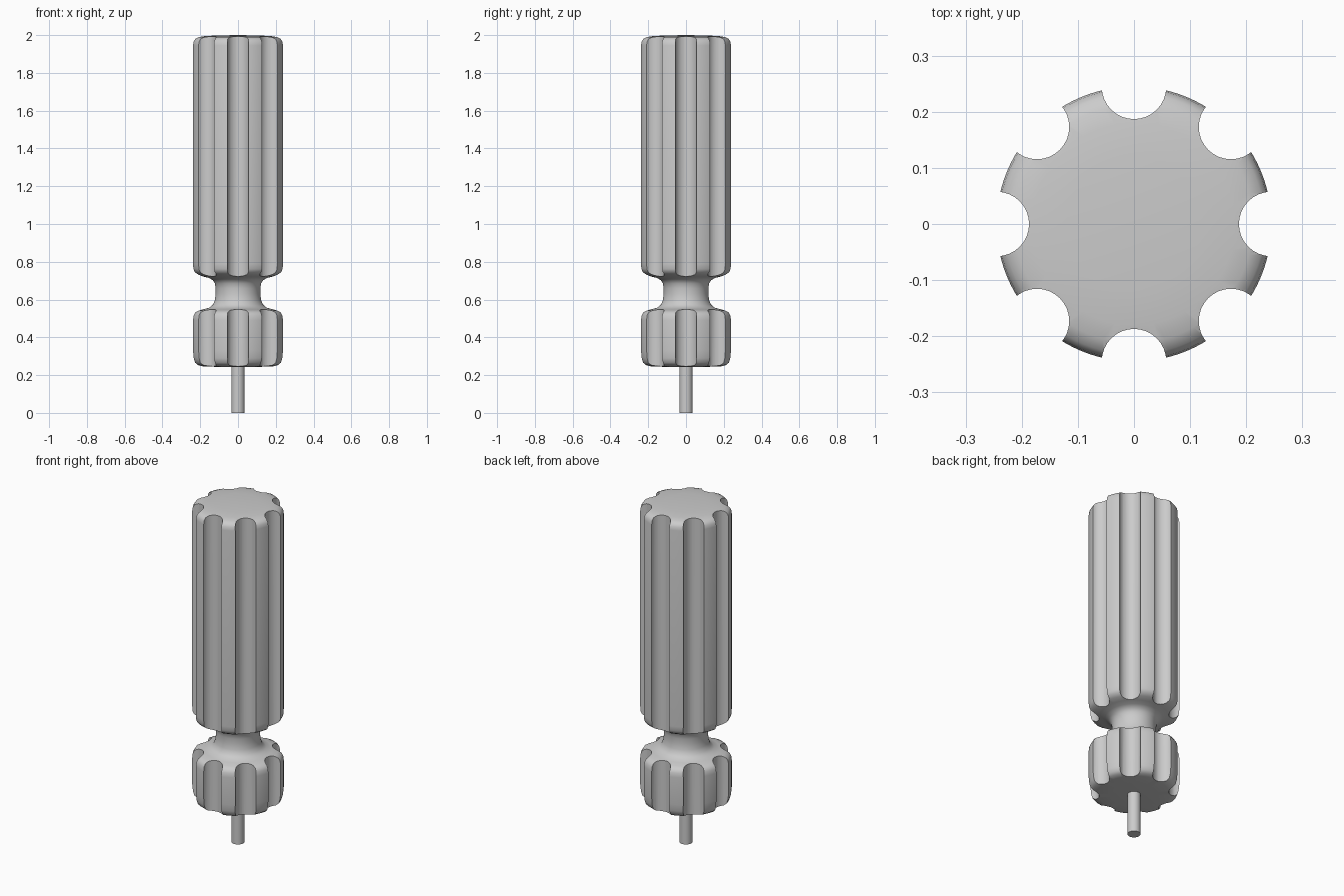
import bpy, bmesh
from math import cos, sin, pi, radians

if "Cube" in bpy.data.objects:
    bpy.data.objects.remove(bpy.data.objects["Cube"])

def lathe(name, profile, steps=96):
    # Spin an (r, z) profile around the z axis into a closed solid
    bm = bmesh.new()
    verts = [bm.verts.new((r, 0, z)) for r, z in profile]
    edges = [bm.edges.new(p) for p in zip(verts, verts[1:])]
    bmesh.ops.spin(bm, geom=verts + edges, cent=(0, 0, 0), axis=(0, 0, 1),
                   angle=2 * pi, steps=steps, use_merge=True)
    bmesh.ops.remove_doubles(bm, verts=bm.verts, dist=1e-5)
    bmesh.ops.recalc_face_normals(bm, faces=bm.faces)
    me = bpy.data.meshes.new(name)
    bm.to_mesh(me)
    bm.free()
    ob = bpy.data.objects.new(name, me)
    bpy.context.collection.objects.link(ob)
    return ob

def smooth(ob, angle):
    bpy.ops.object.select_all(action='DESELECT')
    ob.select_set(True)
    bpy.context.view_layer.objects.active = ob
    bpy.ops.object.shade_smooth_by_angle(angle=radians(angle))

# Handle: collar, waist and long grip in one turned profile
handle = lathe("handle", [
    (0, 0.243), (0.12, 0.244), (0.19, 0.247), (0.218, 0.253), (0.234, 0.266),
    (0.241, 0.29), (0.245, 0.33), (0.245, 0.49), (0.242, 0.515), (0.232, 0.532),
    (0.212, 0.542), (0.18, 0.549), (0.15, 0.558), (0.132, 0.574), (0.122, 0.598),
    (0.118, 0.63), (0.118, 0.66), (0.122, 0.685), (0.134, 0.703), (0.155, 0.715),
    (0.185, 0.722), (0.215, 0.732), (0.235, 0.745), (0.243, 0.762), (0.245, 0.79),
    (0.245, 1.945), (0.242, 1.965), (0.232, 1.98), (0.212, 1.989), (0.18, 1.994),
    (0.12, 1.998), (0, 2.0)])

# Eight round flutes cut along the full length
bm = bmesh.new()
for i in range(8):
    a = i * pi / 4
    ring = bmesh.ops.create_cone(bm, cap_ends=True, segments=32, radius1=0.0575,
                                 radius2=0.0575, depth=2.4)["verts"]
    bmesh.ops.translate(bm, verts=ring,
                        vec=(0.2445 * cos(a), 0.2445 * sin(a), 1.2))
me = bpy.data.meshes.new("flute_cutter")
bm.to_mesh(me)
bm.free()
cutter = bpy.data.objects.new("flute_cutter", me)
bpy.context.collection.objects.link(cutter)
cutter.hide_render = True

bpy.context.view_layer.objects.active = handle
mod = handle.modifiers.new("flutes", 'BOOLEAN')
mod.operation = 'DIFFERENCE'
mod.solver = 'EXACT'
mod.object = cutter
bpy.ops.object.modifier_apply(modifier=mod.name)
bpy.data.objects.remove(cutter)
smooth(handle, 35)

# Shaft
shaft = lathe("shaft", [(0, 0), (0.035, 0), (0.035, 0.28), (0, 0.28)], 32)
smooth(shaft, 35)
